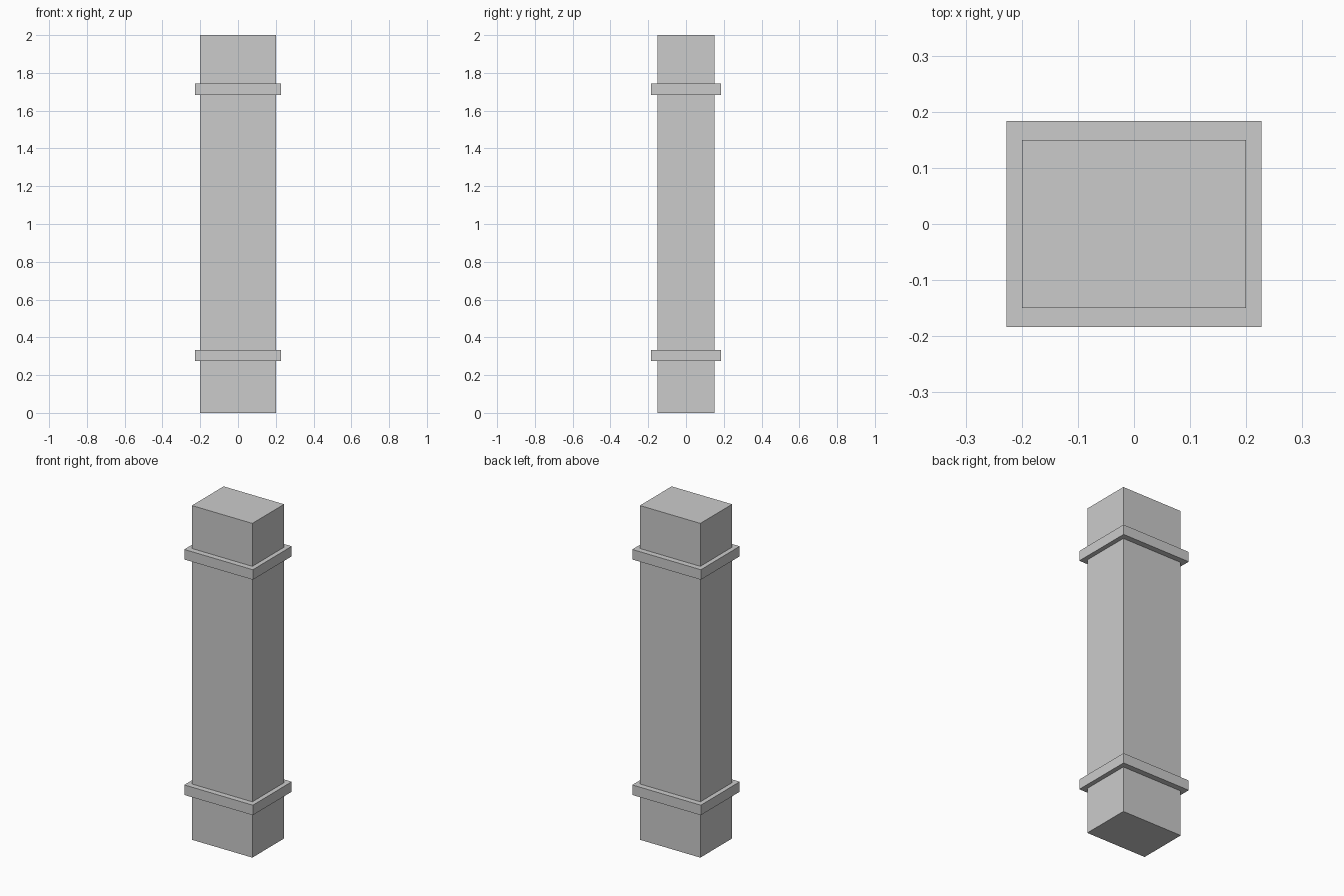
import bpy

if "Cube" in bpy.data.objects:
    bpy.data.objects.remove(bpy.data.objects["Cube"])


def box(name, size, z_center):
    """Axis-aligned box centred on the z axis."""
    bpy.ops.mesh.primitive_cube_add(size=1, location=(0, 0, z_center))
    obj = bpy.context.object
    obj.name = name
    obj.scale = size
    bpy.ops.object.transform_apply(location=False, rotation=False, scale=True)
    return obj


# Rectangular pillar shaft
box("pillar_shaft", (0.40, 0.30, 2.0), 1.0)

# Projecting bands near the bottom and top
for name, z in (("lower_band", 0.304), ("upper_band", 1.713)):
    box(name, (0.454, 0.368, 0.06), z)
